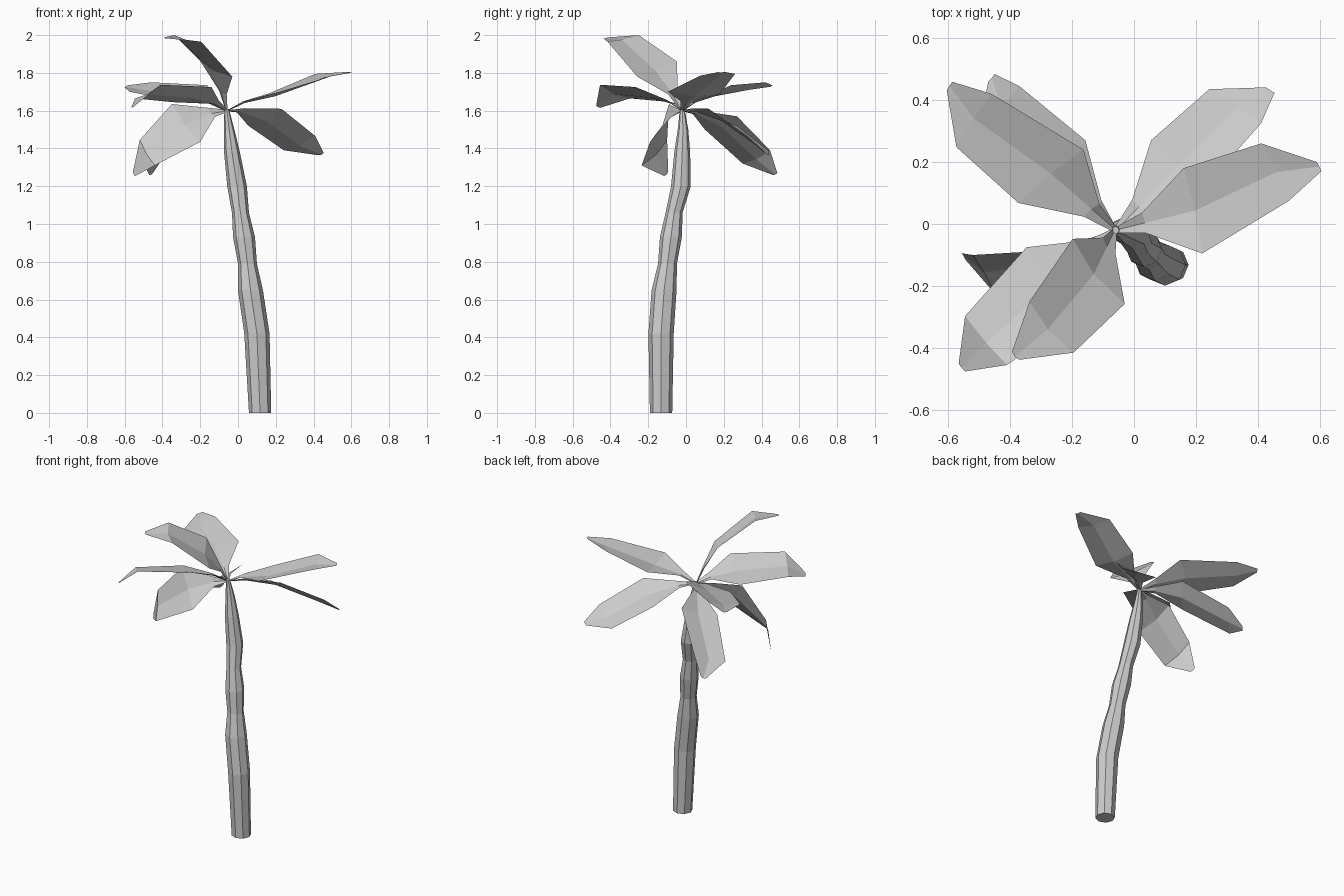
import bpy, bmesh, math
from mathutils import Vector

if "Cube" in bpy.data.objects:
    bpy.data.objects.remove(bpy.data.objects["Cube"])

CROWN = Vector((-0.06, -0.02, 1.60))


def make_object(name, bm):
    mesh = bpy.data.meshes.new(name)
    bm.to_mesh(mesh)
    bm.free()
    obj = bpy.data.objects.new(name, mesh)
    bpy.context.collection.objects.link(obj)
    return obj


def trunk(rings, sides=8):
    bm = bmesh.new()
    loops = []
    for x, y, z, r in rings:
        loops.append([bm.verts.new((x + r * math.cos(math.tau * i / sides),
                                    y + r * math.sin(math.tau * i / sides), z))
                      for i in range(sides)])
    for a, b in zip(loops, loops[1:]):
        for i in range(sides):
            j = (i + 1) % sides
            bm.faces.new((a[i], a[j], b[j], b[i]))
    bm.faces.new(loops[0][::-1])
    bm.faces.new(loops[-1])
    make_object("trunk", bm)


def leaf(name, l2, r2, l3, r3, tip):
    """Folded blade: narrow stalk, two wide stations, blunt tip."""
    l2, r2, l3, r3, tip = map(Vector, (l2, r2, l3, r3, tip))
    mid2 = (l2 + r2) / 2
    across = l2 - r2
    up = (mid2 - CROWN).cross(across).normalized()
    stalk = CROWN.lerp(mid2, 0.37) + Vector((0, 0, 0.015))
    pairs = [(CROWN + across * 0.03, CROWN - across * 0.03, 0.004),
             (stalk + across * 0.12, stalk - across * 0.12, 0.01),
             (l2, r2, 0.02), (l3, r3, 0.015),
             (tip + (l3 - r3) * 0.08, tip - (l3 - r3) * 0.08, 0.004)]
    bm = bmesh.new()
    rows = [[bm.verts.new(p) for p in (l, (l + r) / 2 - up * fold, r)]
            for l, r, fold in pairs]
    for a, b in zip(rows, rows[1:]):
        for i in range(2):
            bm.faces.new((a[i], a[i + 1], b[i + 1], b[i]))
    make_object(name, bm)


# Leaning, knobbly trunk: x, y, z, radius
trunk([(0.117, -0.132, 0, 0.059), (0.10, -0.132, 0.42, 0.067),
       (0.066, -0.116, 0.65, 0.066), (0.05, -0.098, 0.79, 0.05),
       (0.032, -0.08, 0.93, 0.058), (0.013, -0.063, 1.06, 0.045),
       (-0.005, -0.027, 1.20, 0.052), (-0.032, -0.02, 1.38, 0.042),
       (-0.047, -0.016, 1.50, 0.028), (-0.06, -0.02, 1.61, 0.012)])

# Leaves: left and right edge at the two wide stations, then the tip
leaf("leaf_right", (0.16, 0.18, 1.69), (0.22, -0.095, 1.70),
     (0.41, 0.26, 1.795), (0.50, 0.075, 1.785), (0.597, 0.185, 1.805))
leaf("leaf_back_right", (0.055, 0.27, 1.52), (0.23, 0.12, 1.61),
     (0.243, 0.435, 1.39), (0.41, 0.325, 1.465), (0.44, 0.432, 1.37))
leaf("leaf_back_left_upper", (-0.373, 0.068, 1.66), (-0.163, 0.24, 1.735),
     (-0.573, 0.248, 1.70), (-0.46, 0.42, 1.75), (-0.595, 0.445, 1.73))
leaf("leaf_back_left_lower", (-0.30, 0.10, 1.50), (-0.157, 0.27, 1.57),
     (-0.50, 0.30, 1.32), (-0.37, 0.445, 1.39), (-0.46, 0.472, 1.265))
leaf("leaf_front_top", (-0.03, -0.258, 1.78), (-0.198, -0.048, 1.86),
     (-0.195, -0.415, 1.965), (-0.337, -0.25, 2.0), (-0.382, -0.425, 1.985))
leaf("leaf_front_left", (-0.14, -0.267, 1.725), (-0.347, -0.075, 1.645),
     (-0.41, -0.455, 1.737), (-0.545, -0.297, 1.665), (-0.555, -0.463, 1.622))
leaf("leaf_left_lower", (-0.20, -0.19, 1.435), (-0.35, -0.09, 1.635),
     (-0.44, -0.235, 1.31), (-0.52, -0.10, 1.445), (-0.55, -0.105, 1.265))

# Make leaf normals face upward
for obj in bpy.data.objects:
    if obj.name.startswith("leaf"):
        bm = bmesh.new()
        bm.from_mesh(obj.data)
        if sum(f.normal.z * f.calc_area() for f in bm.faces) < 0:
            bmesh.ops.reverse_faces(bm, faces=bm.faces[:])
        bm.to_mesh(obj.data)
        bm.free()
